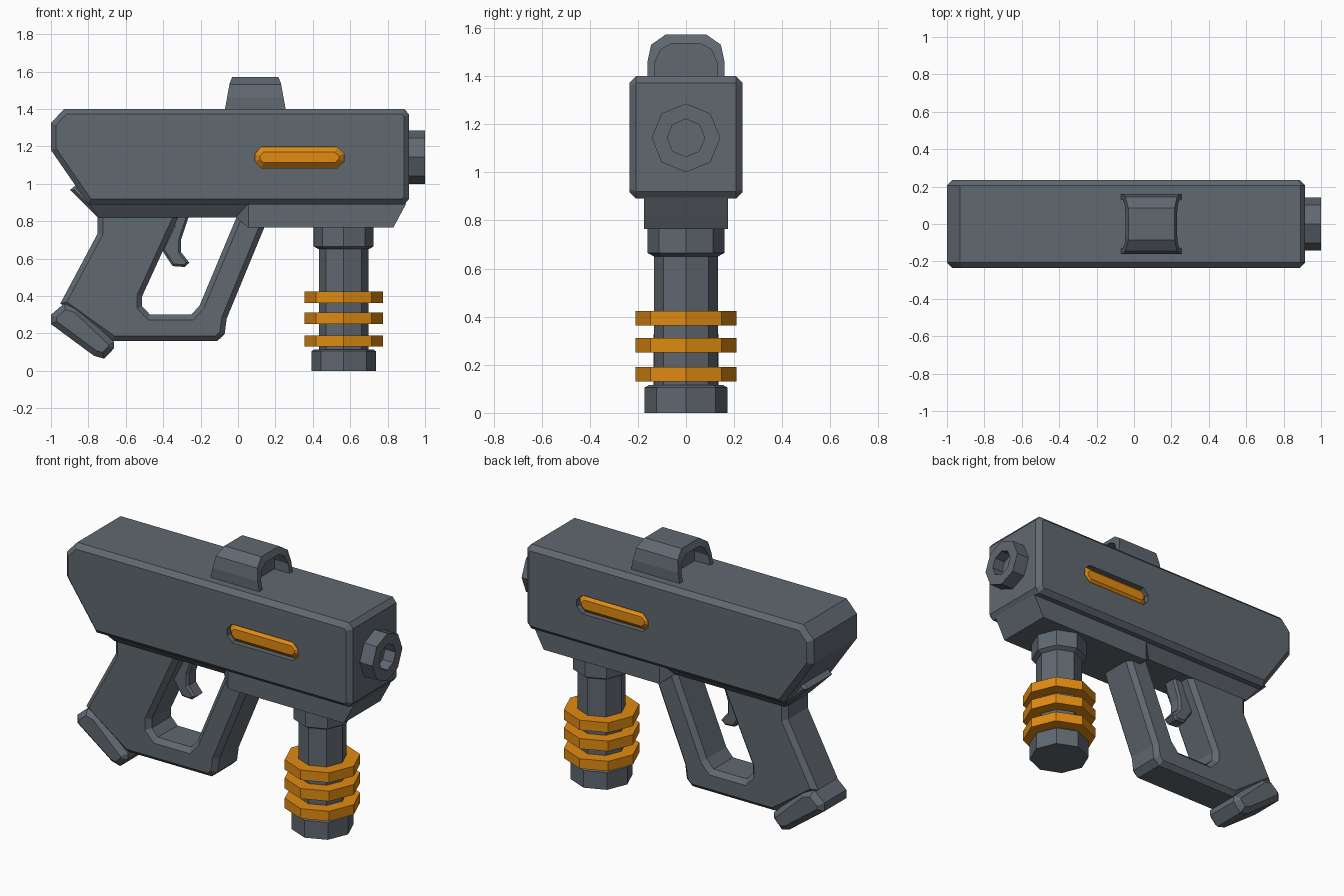
import bpy, bmesh
from math import sin, cos, pi

if "Cube" in bpy.data.objects:
    bpy.data.objects.remove(bpy.data.objects["Cube"])


def material(name, rgb):
    m = bpy.data.materials.new(name)
    m.diffuse_color = (*rgb, 1)
    m.use_nodes = True
    m.node_tree.nodes["Principled BSDF"].inputs["Base Color"].default_value = m.diffuse_color
    return m


orange = material("orange", (0.75, 0.26, 0.006))
slate = material("slate", (0.118, 0.138, 0.162))


def finish(name, bm, mat):
    bmesh.ops.remove_doubles(bm, verts=bm.verts, dist=1e-5)
    bmesh.ops.recalc_face_normals(bm, faces=bm.faces)
    me = bpy.data.meshes.new(name)
    bm.to_mesh(me)
    bm.free()
    ob = bpy.data.objects.new(name, me)
    bpy.context.collection.objects.link(ob)
    me.materials.append(mat)
    return ob


def prism(name, pts, half, chamfer=0.0, y=0.0, mat=slate):
    """Side profile (x, z) extruded across y, with chamfered side rims."""
    bm = bmesh.new()
    a = [bm.verts.new((x, y - half, z)) for x, z in pts]
    b = [bm.verts.new((x, y + half, z)) for x, z in pts]
    caps = [bm.faces.new(a), bm.faces.new(b[::-1])]
    n = len(pts)
    for i in range(n):
        j = (i + 1) % n
        bm.faces.new((a[i], b[i], b[j], a[j]))
    bmesh.ops.recalc_face_normals(bm, faces=bm.faces)
    if chamfer:
        rim = [e for f in caps for e in f.edges]
        bmesh.ops.bevel(bm, geom=rim, offset=chamfer, offset_type='OFFSET',
                        segments=1, affect='EDGES', clamp_overlap=False)
    return finish(name, bm, mat)


def loft(name, rings, mat=slate):
    """Skin a list of equal-length rings and cap both ends."""
    bm = bmesh.new()
    vs = [[bm.verts.new(p) for p in r] for r in rings]
    n = len(rings[0])
    for r, s in zip(vs, vs[1:]):
        for i in range(n):
            j = (i + 1) % n
            bm.faces.new((r[i], r[j], s[j], s[i]))
    bm.faces.new(vs[0])
    bm.faces.new(vs[-1])
    return finish(name, bm, mat)


def octagon(r):
    return [(r * cos(i * pi / 4), r * sin(i * pi / 4)) for i in range(8)]


def upright(name, steps, x=0.565, mat=slate):
    return loft(name, [[(x + a, b, z) for a, b in octagon(r)] for r, z in steps], mat)


# main body
body = prism("body", [(-1, 1.325), (-.93, 1.4), (.89, 1.4), (.915, 1.37), (.915, .92),
                      (.89, .89), (-.80, .89), (-1, 1.18)], .235, .028)

# side slots with orange inlays
slot = [(.09, 1.12), (.125, 1.085), (.53, 1.085), (.567, 1.12),
        (.567, 1.16), (.53, 1.197), (.125, 1.197), (.09, 1.16)]
for side, label in ((-1, "right"), (1, "left")):
    cutter = prism("slot_cutter", slot, .035, y=side * .235)
    mod = body.modifiers.new("slot", 'BOOLEAN')
    mod.object, mod.operation, mod.solver = cutter, 'DIFFERENCE', 'EXACT'
    bpy.context.view_layer.objects.active = body
    bpy.ops.object.modifier_apply(modifier=mod.name)
    bpy.data.objects.remove(cutter)
    prism("inlay_" + label, slot, .03, .028, side * .2, orange)

# muzzle ring with a recessed bore
loft("muzzle", [[(x, a, 1.143 + b) for a, b in octagon(r)]
                for r, x in ((.143, .90), (.143, 1), (.078, 1), (.078, .93))])


# underside rail: narrow at the rear, deeper block at the front
def rail_ring(xb, wb, zb, xt):
    return [(xb, -wb, zb), (xb, wb, zb), (xt, .175, .895), (xt, -.175, .895)]


loft("under_rail", [rail_ring(-.745, .12, .82, -.80), rail_ring(-.01, .12, .82, .055),
                    rail_ring(.055, .175, .765, .055), rail_ring(.83, .175, .765, .90)])

# rear spur above the grip
prism("rear_spur", [(-.865, .995), (-.898, .968), (-.83, .90), (-.75, .82), (-.6, .84),
                    (-.7, .99)], .13, .015)

# grip and trigger guard in one loop
prism("grip_and_guard", [(-.75, .85), (-.75, .735), (-.95, .36), (-.67, .16), (-.11, .16),
                         (-.072, .195), (-.06, .28), (.14, .765), (.14, .84), (.0, .84),
                         (-.205, .35), (-.25, .30), (-.47, .30), (-.512, .345),
                         (-.512, .40), (-.32, .82), (-.32, .85)], .12, .027)

# grip end cap
prism("grip_cap", [(-1, .30), (-.93, .36), (-.86, .34), (-.663, .155), (-.663, .12),
                   (-.715, .065), (-.77, .08), (-1, .25)], .135, .03)

# trigger
prism("trigger", [(-.35, .85), (-.35, .77), (-.41, .65), (-.35, .56), (-.285, .555),
                  (-.26, .578), (-.305, .635), (-.305, .70), (-.265, .82), (-.265, .85)],
      .045, .012)

# front handle with orange rings
upright("front_handle", [(.172, 0), (.172, .105), (.155, .115), (.133, .115), (.133, .65),
                         (.16, .665), (.16, .78)])
for i, (lo, hi) in enumerate(((.13, .19), (.25, .312), (.363, .423))):
    upright(f"handle_ring_{i + 1}", [(.21, lo), (.21, hi)], mat=orange)

# hooded sight: arched shell, recessed at both ends
outer = [(.16, 1.39), (.16, 1.46), (.145, 1.53), (.085, 1.572)]
inner = [(.13, 1.39), (.13, 1.455), (.105, 1.51), (.06, 1.535)]


def sight_x(z):
    return .162 - .18 * (z - 1.4) if z < 1.54 else .137 - .43 * (z - 1.54)


def arch(half, side, depth=None):
    pts = half + [(-y, z) for y, z in half[::-1]]
    return [(.0925 + side * (depth if depth is not None else sight_x(z)), y, z)
            for y, z in pts]


loft("sight", [arch(inner, 1, .06), arch(inner, 1), arch(outer, 1),
               arch(outer, -1), arch(inner, -1), arch(inner, -1, .06)])
